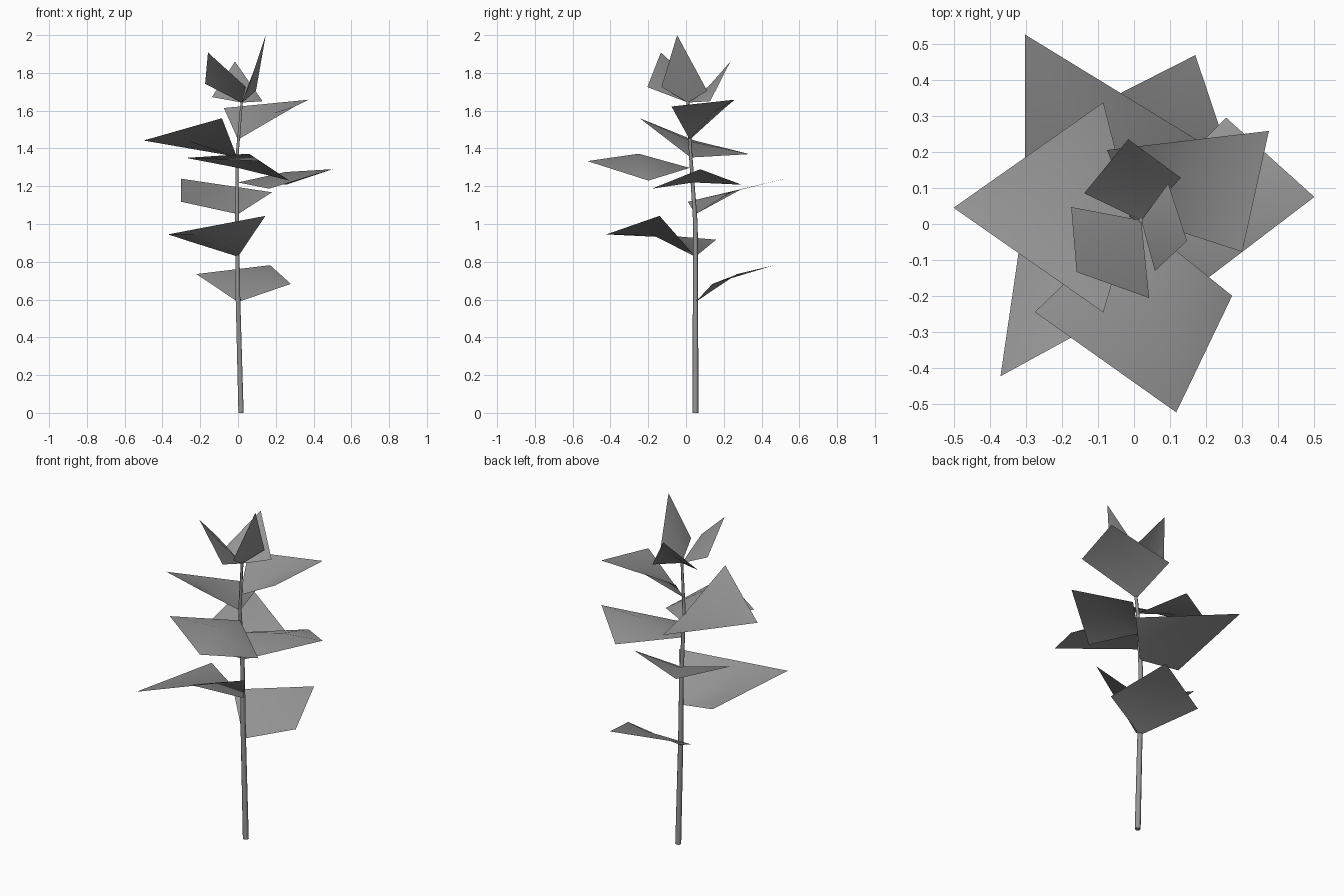
import bpy
from mathutils import Vector

# Dark grey shared by stem and leaves
grey = bpy.data.materials.new("dark_grey")
grey.diffuse_color = (0.3, 0.3, 0.3, 1)


def leaf(name, base, side_a, tip, side_b, lift):
    """Four-cornered blade, gently arched over the middle of its midrib."""
    mid = (Vector(base) + Vector(tip)) / 2 + Vector((0, 0, lift))
    mesh = bpy.data.meshes.new(name)
    mesh.from_pydata([base, side_a, tip, side_b, mid], [],
                     [(i, (i + 1) % 4, 4) for i in range(4)])
    mesh.materials.append(grey)
    for p in mesh.polygons:
        p.use_smooth = True
    obj = bpy.data.objects.new(name, mesh)
    bpy.context.collection.objects.link(obj)


# Stem: thin tapering curve with a slight bend
path = [(0.016, 0.05, 0, 0.016), (0.0, 0.05, 0.6, 0.014), (-0.005, 0.05, 1.0, 0.012),
        (-0.005, 0.025, 1.36, 0.009), (0.02, 0.01, 1.65, 0.007)]
curve = bpy.data.curves.new("stem", 'CURVE')
curve.dimensions = '3D'
curve.bevel_depth = 1.0
curve.bevel_resolution = 1
curve.use_fill_caps = True
curve.materials.append(grey)
spline = curve.splines.new('POLY')
spline.points.add(len(path) - 1)
for pt, (x, y, z, r) in zip(spline.points, path):
    pt.co = (x, y, z, 1)
    pt.radius = r
stem = bpy.data.objects.new("stem", curve)
bpy.context.collection.objects.link(stem)

# Broad leaves spiralling up the stem: base, side, tip, side, arch
leaves = [
    ((0, .05, .587), (.28, .14, .683), (.17, .468, .782), (-.22, .27, .735), .044),
    ((0, .05, .827), (.145, -.14, 1.043), (-.37, -.422, .945), (-.285, .16, .917), .06),
    ((0, .05, 1.052), (.18, .23, 1.168), (-.302, .525, 1.24), (-.302, .01, 1.118), .035),
    ((0, .04, 1.22), (.165, -.18, 1.187), (.5, .075, 1.29), (.255, .295, 1.208), .02),
    ((0, .02, 1.297), (.272, -.199, 1.23), (.117, -.522, 1.333), (-.275, -.244, 1.35), .057),
    ((-.005, .025, 1.352), (-.085, .337, 1.37), (-.5, .045, 1.442), (-.085, -.245, 1.56), .038),
    ((0, .02, 1.447), (.3, -.077, 1.622), (.374, .258, 1.658), (-.075, .205, 1.614), .035),
]
for i, args in enumerate(leaves):
    leaf(f"leaf_{i + 1}", *args)

# Small upright leaves at the crown
crown = [
    ((.02, .01, 1.643), (.058, -.13, 1.725), (.147, -.047, 2.0), (.095, .112, 1.705), -.01),
    ((.02, .01, 1.643), (-.174, .047, 1.742), (-.159, -.133, 1.908), (.042, -.205, 1.725), -.01),
    ((.02, .01, 1.643), (.13, .128, 1.65), (-.016, .235, 1.86), (-.138, .085, 1.672), -.02),
]
for i, args in enumerate(crown):
    leaf(f"crown_leaf_{i + 1}", *args)
